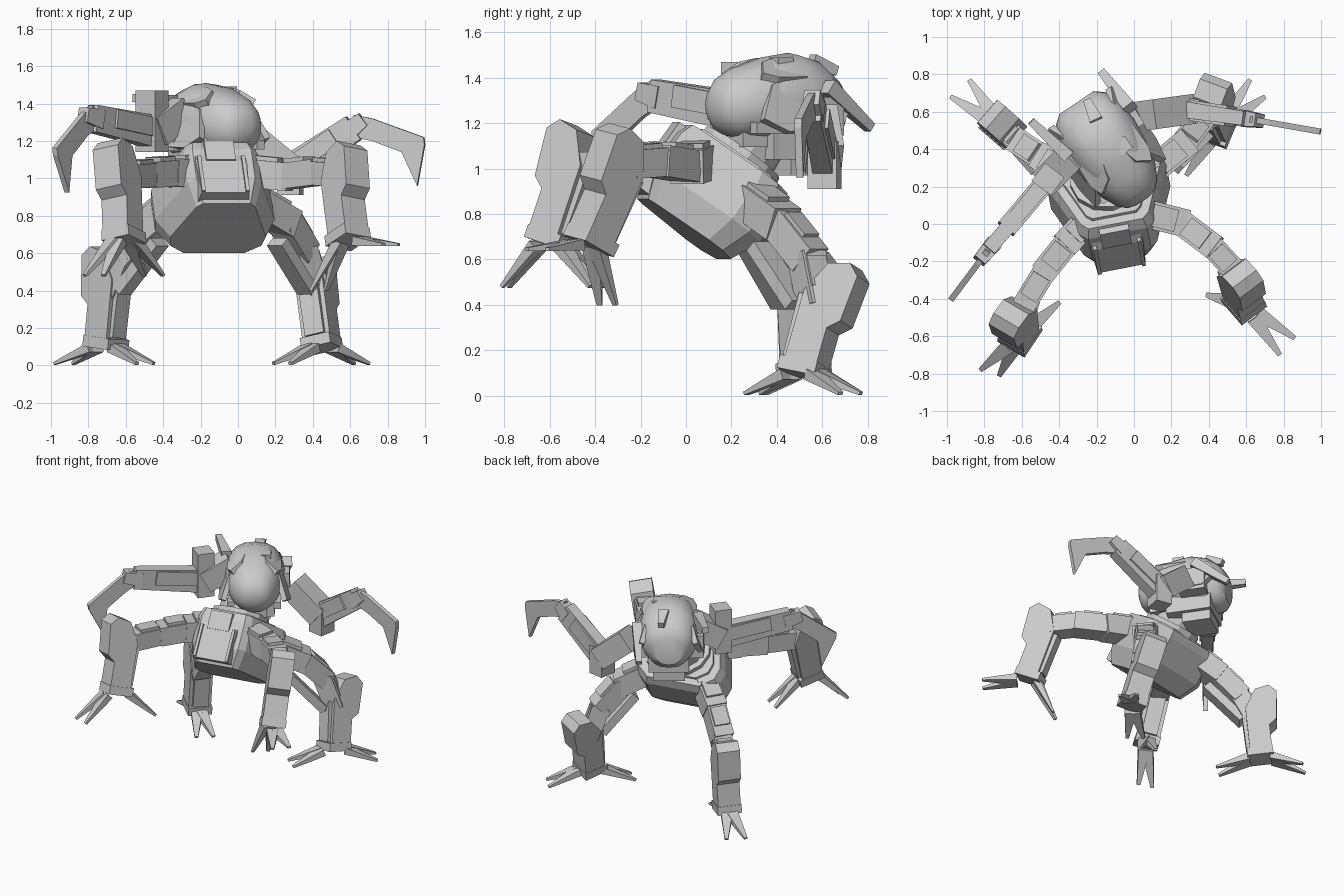
import bpy
import math
from mathutils import Vector as V, Matrix

cube = bpy.data.objects.get("Cube")
if cube:
    bpy.data.objects.remove(cube, do_unlink=True)

grey = bpy.data.materials.new("plain_grey")
grey.use_nodes = True
grey.diffuse_color = (0.6, 0.6, 0.6, 1)
grey.node_tree.nodes["Principled BSDF"].inputs["Base Color"].default_value = (0.6, 0.6, 0.6, 1)
UP = V((0, 0, 1))


def loft(name, rings, matrix=None, smooth=False):
    """Skin a closed solid through rings of equal length."""
    n = len(rings[0])
    verts = [V(p) for ring in rings for p in ring]
    faces = [(r * n + i, r * n + (i + 1) % n, (r + 1) * n + (i + 1) % n, (r + 1) * n + i)
             for r in range(len(rings) - 1) for i in range(n)]
    faces += [tuple(reversed(range(n))), tuple(range(len(verts) - n, len(verts)))]
    mesh = bpy.data.meshes.new(name)
    mesh.from_pydata(verts, [], faces)
    mesh.materials.append(grey)
    ob = bpy.data.objects.new(name, mesh)
    bpy.context.collection.objects.link(ob)
    if matrix:
        ob.matrix_world = matrix
    bpy.ops.object.select_all(action='DESELECT')
    ob.select_set(True)
    bpy.context.view_layer.objects.active = ob
    bpy.ops.object.mode_set(mode='EDIT')
    bpy.ops.mesh.select_all(action='SELECT')
    bpy.ops.mesh.normals_make_consistent(inside=False)
    bpy.ops.object.mode_set(mode='OBJECT')
    if smooth:
        bpy.ops.object.shade_smooth_by_angle(angle=math.radians(40))
    return ob


def frame(origin, x, y):
    """Axes with y kept exact and x made square to it."""
    y = V(y).normalized()
    x = V(x)
    x = (x - y * x.dot(y)).normalized()
    m = Matrix((x, y, x.cross(y))).transposed().to_4x4()
    m.translation = V(origin)
    return m


def prism(name, outline, matrix, half):
    """Extrude an outline in local x,y by half each way."""
    return loft(name, [[(x, y, s * half) for x, y in outline] for s in (-1, 1)], matrix)


def rect(w, h, y):
    return [(-w, y, -h), (w, y, -h), (w, y, h), (-w, y, h)]


def bar(name, a, b, w, h, taper=1.0):
    """Box beam from a to b with full width w and height h."""
    a, b = V(a), V(b)
    d = b - a
    m = frame(a, d.cross(UP), d)
    return loft(name, [rect(w / 2, h / 2, 0), rect(w / 2 * taper, h / 2 * taper, d.length)], m)


def block(name, matrix, centre, size):
    x, y, z = (s / 2 for s in size)
    m = matrix @ Matrix.Translation(centre)
    return loft(name, [rect(x, z, -y), rect(x, z, y)], m)


def mirrored(half):
    return half + [(-x, y) for x, y in reversed(half)]


# Hull: pitched nose-up body with a tapered belly
hull = (Matrix.Translation((-0.12, 0.12, 0.92)) @ Matrix.Rotation(math.radians(11), 4, 'Z')
        @ Matrix.Rotation(math.radians(-36), 4, 'X'))
plan = mirrored([(0.16, -0.28), (0.2, -0.24), (0.325, 0.1), (0.31, 0.2), (0.21, 0.28)])


def ring(scale, z):
    return [(x * scale, y * scale, z) for x, y in plan]


loft("hull", [ring(0.8, -0.23), ring(1, -0.1), ring(1, 0.09), ring(0.92, 0.15)], hull)
loft("deck_panel", [ring(0.76, 0.14), ring(0.74, 0.165)], hull)

# Nose shield with raised edges and a centre hatch
nose = hull @ Matrix.Translation((-0.015, -0.235, 0))
loft("nose_shield", [
    [(-0.13, -0.06, -0.21), (0.13, -0.06, -0.21), (0.14, 0.04, -0.21), (-0.14, 0.04, -0.21)],
    [(-0.14, -0.06, 0), (0.14, -0.06, 0), (0.16, 0.05, 0), (-0.16, 0.05, 0)],
    [(-0.12, -0.01, 0.15), (0.12, -0.01, 0.15), (0.14, 0.12, 0.15), (-0.14, 0.12, 0.15)]], nose)
for s in (-1, 1):
    block("nose_rail", nose, (s * 0.12, -0.06, -0.09), (0.02, 0.03, 0.23))
block("nose_hatch", nose, (0, -0.04, 0.07), (0.16, 0.05, 0.13))

# Turret ring and neck
for name, r, low, high in (("turret_ring", 0.2, 0.15, 0.2), ("neck_collar", 0.16, 0.19, 0.28),
                           ("neck", 0.13, 0.27, 0.36)):
    loft(name, [[(r * math.cos(math.tau * i / 12), 0.02 + r * math.sin(math.tau * i / 12), z)
                 for i in range(12)] for z in (low, high)], hull)

# Head: smooth dome narrowing to a blunt snout
head = Matrix.Translation((-0.14, 0.4, 1.28)) @ Matrix.Rotation(math.radians(34), 4, 'Z')


def head_ring(y, w, low, high, n=20):
    out = []
    for i in range(n):
        c, s = math.cos(math.tau * i / n), math.sin(math.tau * i / n)
        out.append((w * math.copysign(abs(c) ** 0.8, c), y, s * high if s > 0 else -s * low))
    return out


loft("head", [head_ring(*s) for s in (
    (-0.335, 0.04, -0.03, 0.03), (-0.32, 0.09, -0.08, 0.08), (-0.28, 0.13, -0.13, 0.13), (-0.2, 0.17, -0.15, 0.17),
    (-0.08, 0.2, -0.15, 0.21), (0.06, 0.21, -0.17, 0.23), (0.17, 0.2, -0.19, 0.2),
    (0.26, 0.16, -0.18, 0.13), (0.3, 0.11, -0.14, 0.07))], head, True)
block("torso", head, (0, 0.05, -0.16), (0.28, 0.32, 0.16))
block("lower_torso", head, (0, 0.1, -0.24), (0.22, 0.2, 0.14))
block("roof_hatch", head, (0.08, -0.03, 0.19), (0.07, 0.08, 0.04))
block("jaw", head, (0, -0.17, -0.15), (0.18, 0.14, 0.07))

# Armour on both sides of the head
side_plate = [(-0.22, -0.08), (-0.1, -0.14), (0.18, -0.13), (0.27, 0.0), (0.2, 0.1), (0.0, 0.13), (-0.14, 0.08)]
for s in (-1, 1):
    m = head @ frame((s * 0.185, 0.0, 0.01), (0, 1, 0), (-s * 0.35, 0, 1))
    prism("head_side_plate", side_plate, m, 0.018)
    prism("head_brow_plate", [(x * 0.55, y * 0.55) for x, y in side_plate],
          head @ frame((s * 0.115, -0.06, 0.15), (0, 1, 0), (-s, 0, 0.7)), 0.02)
    block("shoulder_pod", head, (s * 0.19, 0.1, -0.05), (0.1, 0.19, 0.17))
    block("cheek_gun", head, (s * 0.16, -0.15, -0.1), (0.05, 0.16, 0.05))

# Rear fins
for a, b in (((-0.35, 0.36, 1.41), (-0.55, 0.55, 1.43)), ((-0.02, 0.62, 1.36), (-0.17, 0.81, 1.18)),
             ((-0.2, 0.55, 1.47), (-0.25, 0.66, 1.43))):
    bar("rear_fin", a, b, 0.07, 0.07, 0.6)

# Arms: shoulder, forearm and hooked blade
blade = [(0, 0.02), (0.1, 0), (0.38, -0.1), (0.385, -0.14), (0.345, -0.36), (0.26, -0.18), (0.1, -0.12), (0, -0.1)]


def arm(name, shoulder, elbow, wrist, heading, droop, low, high):
    bar(name + "_upper_arm", shoulder, elbow, 0.16, 0.16)
    e, w = V(elbow), V(wrist)
    bar(name + "_forearm", e, w, 0.09, 0.17, 0.85)
    bar(name + "_forearm_cover", e.lerp(w, 0.1) + UP * 0.02, e.lerp(w, 0.7) + UP * 0.02, 0.11, 0.1)
    block(name + "_elbow", frame(e, heading, UP), (0, (low + high) / 2, 0), (0.12, high - low, 0.13))
    bar(name + "_wrist", e.lerp(w, 0.9), e.lerp(w, 1.15) + UP * 0.01, 0.09, 0.1, 0.8)
    m = frame(w + UP * 0.05, heading, UP) @ Matrix.Rotation(math.radians(droop), 4, 'Z')
    prism(name + "_blade", blade, m, 0.016)


arm("right_arm", (-0.32, 0.38, 1.36), (-0.46, 0.24, 1.25), (-0.78, -0.14, 1.32), (-0.21, -0.28, 0), -17, -0.11, 0.22)
arm("left_arm", (0.06, 0.58, 1.22), (0.28, 0.61, 1.04), (0.62, 0.56, 1.27), (0.4, -0.07, 0), 0, -0.13, 0.08)

# Legs: jointed thigh, armoured shin and two pairs of toes
shin_side = [(-0.07, 0), (0.085, 0), (0.09, 0.42), (0.145, 0.5), (0.17, 0.9), (0.12, 1), (0.02, 0.96), (-0.06, 0.7)]


def leg(name, path, base, top, out, toes):
    for i, (a, b) in enumerate(zip(path, path[1:])):
        a, b = V(a), V(b)
        w = 0.15 - i * 0.012
        bar(name + "_thigh", a, b.lerp(a, -0.15), w, w)
        bar(name + "_thigh_cover", a.lerp(b, 0.2) + UP * 0.015, a.lerp(b, 0.85) + UP * 0.015, w * 0.8, w * 1.1)
    base, top = V(base), V(top)
    v = top - base
    m = frame(base, out, v)
    prism(name + "_shin", [(u, t * v.length) for u, t in shin_side], m, 0.08)
    block(name + "_shin_inset", m, (-0.05, v.length * 0.4, 0), (0.08, v.length * 0.55, 0.11))
    block(name + "_ankle", m, (0, 0.03, 0), (0.18, 0.06, 0.17))
    for tip in toes:
        d = V(tip) - base
        d.z = 0
        bar(name + "_toe", base + d * 0.27 + UP * 0.005, tip, 0.08, 0.05, 0.3)


leg("front_left_leg", [(0.05, 0.06, 1.03), (0.25, 0.01, 1.01), (0.41, -0.11, 1.03), (0.53, -0.24, 1.02)],
    (0.59, -0.43, 0.66), (0.52, -0.21, 1.14), (0.6, -0.8, 0),
    [(0.86, -0.61, 0.645), (0.78, -0.7, 0.645), (0.39, -0.38, 0.4), (0.47, -0.31, 0.4)])
leg("front_right_leg", [(-0.2, 0.07, 1.02), (-0.35, -0.09, 1.03), (-0.47, -0.24, 1.02), (-0.58, -0.42, 1.01)],
    (-0.61, -0.6, 0.66), (-0.62, -0.42, 1.17), (-0.5, -0.85, 0),
    [(-0.82, -0.78, 0.48), (-0.72, -0.81, 0.48), (-0.4, -0.42, 0.48), (-0.5, -0.36, 0.48)])
leg("rear_left_leg", [(0.08, 0.27, 0.87), (0.25, 0.41, 0.77), (0.34, 0.53, 0.62), (0.4, 0.57, 0.42)],
    (0.45, 0.51, 0.09), (0.38, 0.64, 0.59), (0.35, 0.94, 0),
    [(0.7, 0.68, 0.01), (0.62, 0.77, 0.01), (0.28, 0.26, 0.01), (0.19, 0.33, 0.01)])
leg("rear_right_leg", [(-0.34, 0.26, 0.86), (-0.47, 0.34, 0.75), (-0.59, 0.42, 0.6), (-0.67, 0.49, 0.4)],
    (-0.71, 0.52, 0.09), (-0.65, 0.49, 0.62), (-0.75, 0.65, 0),
    [(-0.98, 0.68, 0.01), (-0.88, 0.77, 0.01), (-0.45, 0.35, 0.01), (-0.54, 0.27, 0.01)])

# Guard plates under the rear thighs
for a, b in (((0.21, 0.32, 0.66), (0.37, 0.49, 0.4)), ((-0.42, 0.28, 0.66), (-0.62, 0.43, 0.4))):
    bar("rear_thigh_guard", a, b, 0.11, 0.06)
